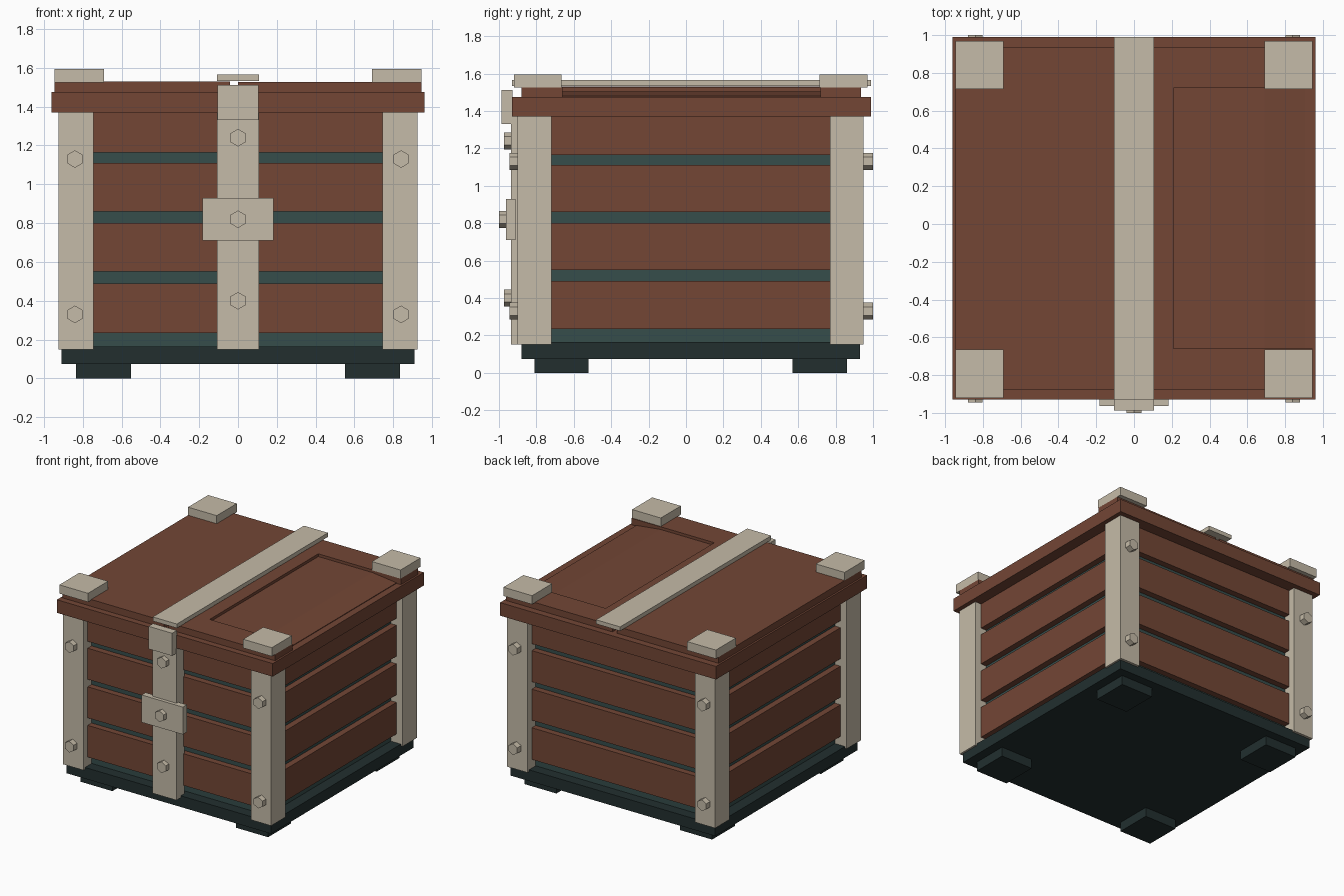
import bpy
import bmesh
import math
from mathutils import Matrix

cube = bpy.data.objects.get("Cube")
if cube:
    bpy.data.objects.remove(cube, do_unlink=True)


def material(name, rgb):
    # 8-bit display colour to linear
    lin = [((c / 255 + 0.055) / 1.055) ** 2.4 for c in rgb] + [1.0]
    m = bpy.data.materials.new(name)
    m.use_nodes = True
    m.diffuse_color = lin
    m.node_tree.nodes["Principled BSDF"].inputs["Base Color"].default_value = lin
    return m


WOOD = material("reddish brown wood", (115, 70, 53))
METAL = material("pale beige metal", (197, 187, 168))
TEAL = material("dark teal core", (54, 77, 75))
BASE = material("blackish teal base", (34, 47, 47))

CY = 0.025  # body centre along y


def finish(name, bm, mat):
    bmesh.ops.recalc_face_normals(bm, faces=bm.faces)
    mesh = bpy.data.meshes.new(name)
    bm.to_mesh(mesh)
    bm.free()
    mesh.materials.append(mat)
    obj = bpy.data.objects.new(name, mesh)
    bpy.context.collection.objects.link(obj)
    return obj


def box(name, x, y, z, mat):
    bm = bmesh.new()
    mid = [(a + b) / 2 for a, b in (x, y, z)]
    size = [b - a for a, b in (x, y, z)]
    bmesh.ops.create_cube(bm, size=1, matrix=Matrix.Translation(mid) @ Matrix.Diagonal(size + [1]))
    return finish(name, bm, mat)


def prism(name, points, offset, mat):
    bm = bmesh.new()
    face = bm.faces.new([bm.verts.new(p) for p in points])
    ext = bmesh.ops.extrude_face_region(bm, geom=[face], use_keep_orig=True)
    bmesh.ops.translate(bm, vec=offset, verts=[v for v in ext["geom"] if isinstance(v, bmesh.types.BMVert)])
    return finish(name, bm, mat)


def bolt(name, x, z, y0, y1):
    # hexagonal head, one corner up, axis along y
    pts = [(x + 0.045 * math.sin(i * math.pi / 3), y0, z + 0.045 * math.cos(i * math.pi / 3)) for i in range(6)]
    prism(name, pts, (0, y1 - y0, 0), METAL)


def span(side, a, b):
    return (a, b) if side > 0 else (-b, -a)


# Base slab and inner core
box("base_slab", (-0.91, 0.91), (CY - 0.905, CY + 0.905), (0.075, 0.165), BASE)
box("inner_core", (-0.82, 0.82), (CY - 0.82, CY + 0.82), (0.16, 1.38), TEAL)

# Plank courses wrapping the core
for i, (low, high) in enumerate([(0.235, 0.49), (0.55, 0.80), (0.86, 1.11), (1.165, 1.37)]):
    box(f"plank_course_{i + 1}", (-0.87, 0.87), (CY - 0.87, CY + 0.87), (low, high), WOOD)

# Feet, posts, post bolts and lid corner caps
for sx, xn in ((1, "left"), (-1, "right")):
    for sy, yn in ((-1, "front"), (1, "back")):
        def around(a, b):
            return tuple(v + CY for v in span(sy, a, b))
        tag = f"{yn}_{xn}"
        box(f"foot_{tag}", span(sx, 0.55, 0.835), around(0.545, 0.835), (0, 0.08), BASE)
        box(f"post_{tag}", span(sx, 0.745, 0.925), around(0.745, 0.925), (0.15, 1.375), METAL)
        box(f"lid_corner_{tag}", span(sx, 0.69, 0.945), around(0.69, 0.945), (1.525, 1.595), METAL)
        tip = -0.945 if sy < 0 else 1.0
        for z in (0.33, 1.13):
            bolt(f"post_bolt_{tag}", sx * 0.84, z, CY + sy * 0.92, tip)

# Lid rim and its two top boards, with a gap between them
box("lid_rim", (-0.96, 0.96), (-0.93, 0.99), (1.37, 1.475), WOOD)
box("lid_board_right", (-0.945, -0.04), (-0.88, 0.935), (1.47, 1.53), WOOD)
outline = [(0, -0.88), (0.945, -0.88), (0.945, -0.66), (0.21, -0.66),
           (0.21, 0.72), (0.945, 0.72), (0.945, 0.935), (0, 0.935)]
prism("lid_board_left", [(x, y, 1.47) for x, y in outline], (0, 0, 0.057), WOOD)
panel = [(0.2, 1.47), (0.905, 1.47), (0.905, 1.48), (0.69, 1.505), (0.2, 1.505)]
prism("lid_sunken_panel", [(x, -0.67, z) for x, z in panel], (0, 1.4, 0), WOOD)

# Centre strap, clasp and buckle
box("lid_strap", (-0.107, 0.107), (-0.93, 0.99), (1.532, 1.565), METAL)
box("front_strap", (-0.107, 0.107), (-0.935, -0.83), (0.15, 1.37), METAL)
box("lid_clasp", (-0.105, 0.105), (-0.987, -0.928), (1.33, 1.512), METAL)
box("buckle_plate", (-0.183, 0.183), (-0.963, -0.912), (0.71, 0.93), METAL)
for z, tip in ((0.40, -0.972), (0.82, -1.0), (1.24, -0.972)):
    bolt("strap_bolt", 0, z, -0.93, tip)
